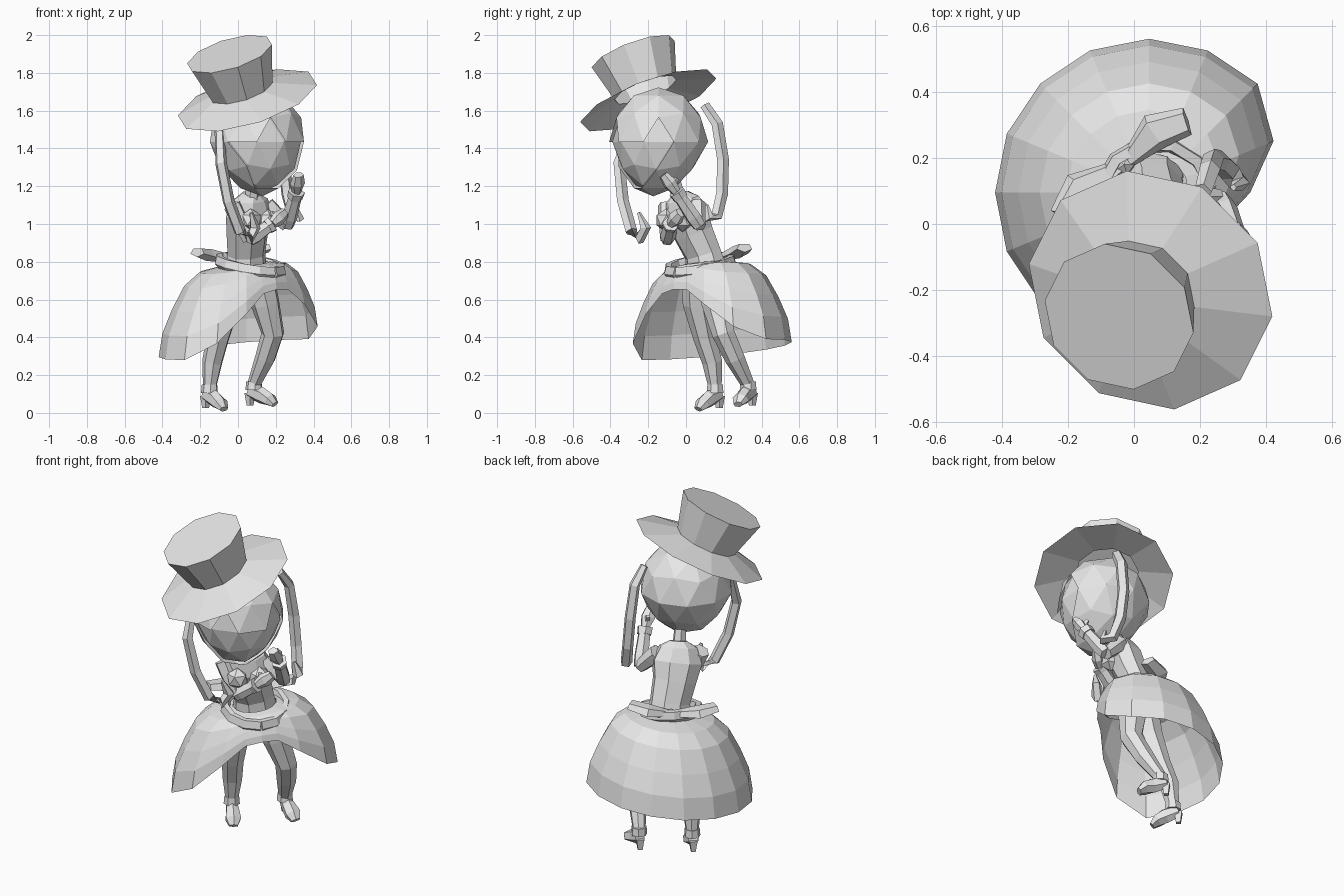
import bpy, bmesh, math
from mathutils import Vector as V

cube = bpy.data.objects.get("Cube")
if cube:
    bpy.data.objects.remove(cube, do_unlink=True)

grey = bpy.data.materials.new("plain_grey")
grey.use_nodes = True
grey.diffuse_color = (0.8, 0.8, 0.8, 1)
grey.node_tree.nodes["Principled BSDF"].inputs["Base Color"].default_value = (0.8, 0.8, 0.8, 1)

# The figure is turned so that it faces +x -y
SIDE = V((1, 1, 0)).normalized()
FACE = V((1, -1, 0)).normalized()
UP = V((0, 0, 1))


def finish(name, bm):
    bmesh.ops.recalc_face_normals(bm, faces=bm.faces)
    mesh = bpy.data.meshes.new(name)
    bm.to_mesh(mesh)
    bm.free()
    mesh.materials.append(grey)
    obj = bpy.data.objects.new(name, mesh)
    bpy.context.collection.objects.link(obj)
    return obj


def bridge(bm, rings):
    for a, b in zip(rings, rings[1:]):
        for i in range(len(a)):
            j = (i + 1) % len(a)
            bm.faces.new((a[i], a[j], b[j], b[i]))


def tube(name, path, radii, n=6, ref=SIDE, axis=None, caps=(True, True)):
    """Loft of elliptical sections along a path; radii are (along ref, across)."""
    bm = bmesh.new()
    path = [V(p) for p in path]
    rings = []
    for i, p in enumerate(path):
        t = axis or (path[min(i + 1, len(path) - 1)] - path[max(i - 1, 0)]).normalized()
        u = (ref - t * ref.dot(t)).normalized()
        w = t.cross(u)
        r = radii[i]
        a, b = r if isinstance(r, tuple) else (r, r)
        angles = [math.tau * (k + 0.5) / n for k in range(n)]
        rings.append([bm.verts.new(p + u * a * math.cos(g) + w * b * math.sin(g)) for g in angles])
    bridge(bm, rings)
    if caps[0]:
        bm.faces.new(rings[0])
    if caps[1]:
        bm.faces.new(rings[-1])
    return finish(name, bm)


def ball(name, center, shape, detail=2, keep=None):
    """Icosphere reshaped by a function of the unit direction."""
    bm = bmesh.new()
    bmesh.ops.create_icosphere(bm, subdivisions=detail, radius=1)
    if keep:
        gone = [f for f in bm.faces if not keep(f.calc_center_median())]
        bmesh.ops.delete(bm, geom=gone, context='FACES')
    for v in bm.verts:
        v.co = V(center) + shape(v.co.copy())
    return finish(name, bm)


# Tilted top hat
lean = V((-0.27, -0.34, 0.9)).normalized()
tube("hat_brim", [(0.05, -0.2, 1.655), (0.015, -0.215, 1.71)], [0.385, 0.175],
     n=10, axis=lean, caps=(False, False))
tube("hat_crown", [(0.015, -0.215, 1.71), (-0.045, -0.28, 1.9)], [0.175, 0.235],
     n=10, axis=lean, caps=(False, True))


# Head with narrowed jaw, and hair shell open around the face
def skull(size):
    def shape(d):
        low = max(0, -d.z)
        s = size * (1 - 0.22 * low)
        return V((d.x * s, d.y * s, d.z * size * 1.1)) + FACE * 0.04 * low
    return shape


HEAD = (0.1, -0.145, 1.435)
ball("head", HEAD, skull(0.245))
ball("hair", HEAD, skull(0.262),
     keep=lambda c: not (c.dot(FACE) > 0.42 and -0.85 < c.z < 0.15))
tube("neck", [(0.07, -0.03, 1.1), (0.08, -0.06, 1.22)], [0.04, 0.035])

# Long hair locks curling at the ends
lock_radii = [(0.022, 0.03), (0.03, 0.034), (0.032, 0.034), (0.032, 0.034),
              (0.034, 0.03), (0.032, 0.028), (0.01, 0.01)]
tube("right_lock", [(-0.1, -0.28, 1.52), (-0.09, -0.355, 1.32), (-0.05, -0.335, 1.12),
                    (0.01, -0.29, 0.96), (0.06, -0.245, 0.925), (0.09, -0.215, 0.98),
                    (0.07, -0.25, 1.06)], lock_radii, n=5)
tube("left_lock", [(0.21, 0.1, 1.63), (0.23, 0.165, 1.53), (0.24, 0.195, 1.34),
                   (0.26, 0.19, 1.16), (0.29, 0.16, 1.04), (0.32, 0.12, 1.03),
                   (0.3, 0.11, 1.1)], lock_radii, n=5)

# Torso leaning forward, with bust and collar
tube("torso", [(0.04, 0.11, 0.74), (0.045, 0.09, 0.84), (0.05, 0.04, 0.95),
               (0.06, 0.0, 1.05), (0.065, -0.02, 1.13), (0.07, -0.03, 1.16)],
     [(0.13, 0.1), (0.115, 0.085), (0.125, 0.095), (0.145, 0.1), (0.11, 0.07), (0.05, 0.045)], n=8)
for name, off in (("right_bust", -0.06), ("left_bust", 0.06)):
    ball(name, V((0.11, -0.06, 1.02)) + SIDE * off, lambda d: d * 0.062, detail=1)


# Arms folded forward, hands under the chin
def arm(side, shoulder, elbow, wrist, hand):
    s, e, w, h = (V(p) for p in (shoulder, elbow, wrist, hand))
    tube(side + "_sleeve", [s, s.lerp(e, 0.35), e], [0.05, 0.048, 0.036])
    tube(side + "_forearm", [e, e.lerp(w, 0.25), w], [0.036, 0.042, 0.034])
    tube(side + "_cuff", [e.lerp(w, 0.82), w], [0.042, 0.046])
    tube(side + "_hand", [w, w.lerp(h, 0.5), h], [0.025, (0.042, 0.034), (0.03, 0.022)])
    thumb = w.lerp(h, 0.3)
    tube(side + "_thumb", [thumb, thumb + FACE * -0.03 + UP * 0.045], [0.02, 0.012], n=4)


arm("right", (-0.03, -0.1, 1.1), (0.06, -0.1, 0.915), (0.18, -0.08, 1.0), (0.25, -0.03, 1.06))
arm("left", (0.15, 0.06, 1.1), (0.26, 0.07, 0.99), (0.31, -0.05, 1.17), (0.32, -0.12, 1.26))

# Bell skirt, its hem raised over the legs at the front
WAIST = V((0.045, 0.095, 0.0))
profile = [(0.12, 0.79), (0.25, 0.765), (0.33, 0.7), (0.395, 0.58), (0.445, 0.46), (0.465, 0.335)]
bm = bmesh.new()
rings = []
sides = 16
for r, z in profile:
    ring = []
    for k in range(sides):
        a = math.tau * k / sides
        front = max(0, min(1, (math.cos(a) - 0.2) / 0.75))
        radius = 0.12 + (r - 0.12) * (1 - 0.68 * front)
        height = 0.79 - (0.79 - z) * (1 - 0.7 * front)
        p = WAIST + (FACE * math.cos(a) + SIDE * math.sin(a)) * radius
        p.z = height + 0.12 * radius * math.sin(a)
        ring.append(bm.verts.new(p))
    rings.append(ring)
bridge(bm, rings)
finish("skirt", bm)

# Sash around the waist and a bow behind it
loop = []
for k in range(13):
    a = math.tau * k / 12
    loop.append(WAIST + FACE * (0.03 + 0.17 * math.cos(a)) + SIDE * 0.17 * math.sin(a)
                + UP * (0.78 - 0.04 * math.cos(a)))
tube("sash", loop, [(0.038, 0.026)] * 13, ref=UP, n=5)
knot = V((-0.03, 0.18, 0.82))
ball("bow_knot", knot, lambda d: d * 0.035, detail=1)
for name, tip in (("bow_left_loop", (0.16, 0.31, 0.875)), ("bow_right_loop", (-0.215, 0.02, 0.85))):
    tip = V(tip)
    tube(name, [knot, knot.lerp(tip, 0.6) - FACE * 0.03, tip],
         [0.02, (0.035, 0.06), (0.025, 0.045)], ref=UP, n=5)


# Stockinged legs with heeled shoes
def leg(side, joints, toe):
    hip, thigh, knee, calf, ankle = (V(p) for p in joints)
    toe = V(toe)
    tube(side + "_leg", [hip, thigh, knee, calf, ankle], [0.085, 0.078, 0.062, 0.055, 0.036], n=7)
    back = ankle - FACE * 0.03 - UP * 0.035
    tube(side + "_shoe", [back, ankle.lerp(toe, 0.35) - UP * 0.02, ankle.lerp(toe, 0.75), toe],
         [(0.03, 0.035), (0.04, 0.045), (0.048, 0.035), (0.028, 0.018)], n=6)
    tube(side + "_ankle_strap", [ankle + UP * 0.015, ankle - UP * 0.03], [0.042, 0.046], n=7)
    tube(side + "_heel", [back - UP * 0.01, back - UP * 0.075], [0.03, 0.018], n=4)


leg("right", [(-0.02, 0.06, 0.72), (-0.06, 0.06, 0.58), (-0.105, 0.1, 0.4),
              (-0.135, 0.14, 0.27), (-0.15, 0.155, 0.135)], (-0.075, 0.065, 0.02))
leg("left", [(0.11, 0.13, 0.72), (0.145, 0.16, 0.58), (0.185, 0.2, 0.42),
             (0.145, 0.26, 0.29), (0.085, 0.33, 0.15)], (0.195, 0.275, 0.045))
